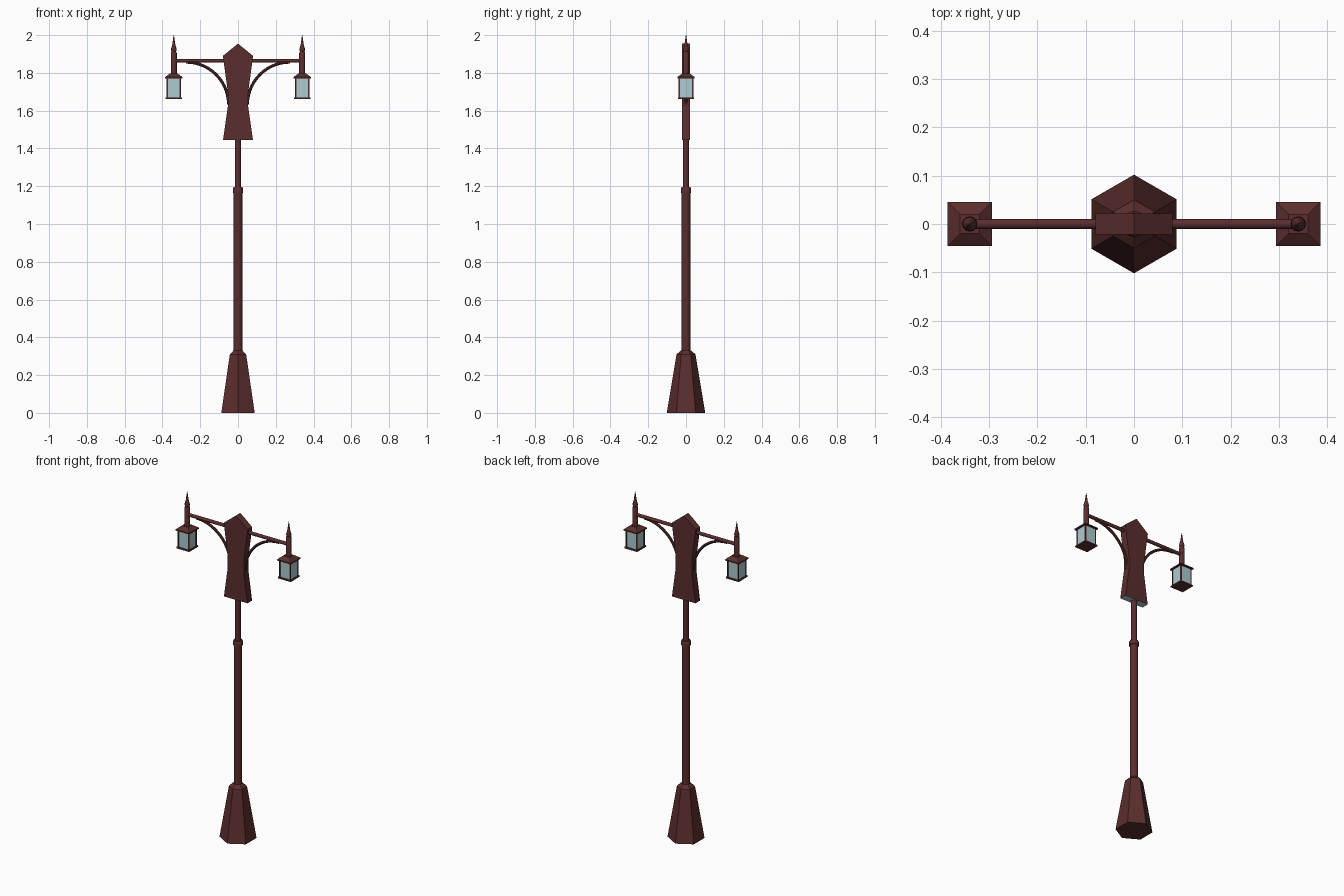
import bpy, bmesh, math
from mathutils import Matrix, Vector

if "Cube" in bpy.data.objects:
    bpy.data.objects.remove(bpy.data.objects["Cube"], do_unlink=True)


def material(name, rgb):
    m = bpy.data.materials.new(name)
    m.use_nodes = True
    m.diffuse_color = (*rgb, 1)
    m.node_tree.nodes["Principled BSDF"].inputs["Base Color"].default_value = (*rgb, 1)
    return m


RED = material("dark red metal", (0.105, 0.027, 0.027))
GLASS = material("pale blue glass", (0.42, 0.60, 0.63))


def finish(bm, name, mats, smooth=False):
    bmesh.ops.recalc_face_normals(bm, faces=bm.faces[:])
    mesh = bpy.data.meshes.new(name)
    bm.to_mesh(mesh)
    bm.free()
    for m in mats:
        mesh.materials.append(m)
    ob = bpy.data.objects.new(name, mesh)
    bpy.context.collection.objects.link(ob)
    if smooth:
        bpy.ops.object.select_all(action='DESELECT')
        ob.select_set(True)
        bpy.context.view_layer.objects.active = ob
        bpy.ops.object.shade_smooth_by_angle(angle=math.radians(35))
    return ob


def lathe(name, profile, sides, x=0, turn=0.0, smooth=False, mat=RED):
    """Stack rings of (radius, height) into a closed solid."""
    bm = bmesh.new()
    rings = []
    for r, z in profile:
        angles = [turn + math.tau * i / sides for i in range(sides)]
        rings.append([bm.verts.new((x + r * math.cos(a), r * math.sin(a), z)) for a in angles])
    for low, high in zip(rings, rings[1:]):
        for i in range(sides):
            j = (i + 1) % sides
            bm.faces.new((low[i], low[j], high[j], high[i]))
    bm.faces.new(rings[0][::-1])
    bm.faces.new(rings[-1])
    return finish(bm, name, [mat], smooth)


def square(name, profile, x, mat=RED):
    """Lathe with four sides; profile gives half widths."""
    return lathe(name, [(h * math.sqrt(2), z) for h, z in profile], 4, x, math.pi / 4, mat=mat)


def tube(name, points, radius, sides=10):
    """Sweep a round section along points lying in the XZ plane."""
    bm = bmesh.new()
    pts = [Vector(p) for p in points]
    rings = []
    for i, p in enumerate(pts):
        t = (pts[min(i + 1, len(pts) - 1)] - pts[max(i - 1, 0)]).normalized()
        side = Vector((0, 1, 0))
        up = t.cross(side)
        angles = [math.tau * k / sides for k in range(sides)]
        rings.append([bm.verts.new(p + radius * (math.cos(a) * side + math.sin(a) * up))
                      for a in angles])
    for a, b in zip(rings, rings[1:]):
        for k in range(sides):
            n = (k + 1) % sides
            bm.faces.new((a[k], a[n], b[n], b[k]))
    bm.faces.new(rings[0])
    bm.faces.new(rings[-1])
    return finish(bm, name, [RED], True)


# Hexagonal foot and stepped pole
lathe("base", [(0.102, 0), (0.05, 0.31), (0.028, 0.33)], 6, turn=math.pi / 2)
lathe("lower_pole", [(0.023, 0.32), (0.023, 1.17)], 16, smooth=True)
lathe("pole_collar", [(0.027, 1.165), (0.027, 1.187), (0.023, 1.195)], 16, smooth=True)
lathe("upper_pole", [(0.017, 1.18), (0.017, 1.6)], 16, smooth=True)

# Waisted, pointed head plate with a light panel underneath
half = [(0.079, 1.445), (0.054, 1.62), (0.054, 1.70), (0.08, 1.89)]
outline = half + [(0, 1.955)] + [(-x, z) for x, z in reversed(half)]
bm = bmesh.new()
front = bm.faces.new([bm.verts.new((x, -0.022, z)) for x, z in outline])
ext = bmesh.ops.extrude_face_region(bm, geom=[front])
bmesh.ops.translate(bm, vec=(0, 0.044, 0),
                    verts=[v for v in ext["geom"] if isinstance(v, bmesh.types.BMVert)])
if not front.is_valid or len(bm.faces) < len(outline) + 2:
    bm.faces.new([v for v in bm.verts if v.co.y < 0])
bmesh.ops.recalc_face_normals(bm, faces=bm.faces[:])
for f in bm.faces:
    f.material_index = 1 if f.normal.z < -0.9 else 0
finish(bm, "head_plate", [RED, GLASS])

# Cross arm
ARM_X, ARM_Z = 0.34, 1.864
tube("cross_arm", [(-ARM_X, 0, ARM_Z), (ARM_X, 0, ARM_Z)], 0.010, 12)

for s, label in ((1, "left"), (-1, "right")):
    # Quarter-round brace under the arm
    arc = [math.pi / 2 * i / 14 for i in range(15)]
    tube(f"{label}_brace",
         [(s * (0.275 - 0.225 * math.cos(a)), 0, 1.632 + 0.225 * math.sin(a)) for a in arc],
         0.008, 8)

    # Lantern stem and spire
    x = s * ARM_X
    lathe(f"{label}_lantern_stem", [(0.016, 1.785), (0.016, 1.905), (0.011, 1.915)],
          12, x, smooth=True)
    lathe(f"{label}_spire", [(0.011, 1.91), (0.015, 1.922), (0.013, 1.934),
                             (0.009, 1.945), (0.001, 2.0)], 12, x, smooth=True)

    # Lantern roof, glass, floor and corner posts
    square(f"{label}_lantern_roof", [(0.046, 1.771), (0.046, 1.778), (0.02, 1.797)], x)
    square(f"{label}_lantern_glass", [(0.035, 1.668), (0.035, 1.774)], x, GLASS)
    square(f"{label}_lantern_floor", [(0.043, 1.663), (0.043, 1.671)], x)
    bm = bmesh.new()
    for dx in (-1, 1):
        for dy in (-1, 1):
            place = Matrix.Translation((x + dx * 0.035, dy * 0.035, 1.72))
            bmesh.ops.create_cube(bm, size=1, matrix=place @ Matrix.Diagonal((0.007, 0.007, 0.106, 1)))
    finish(bm, f"{label}_lantern_posts", [RED])
